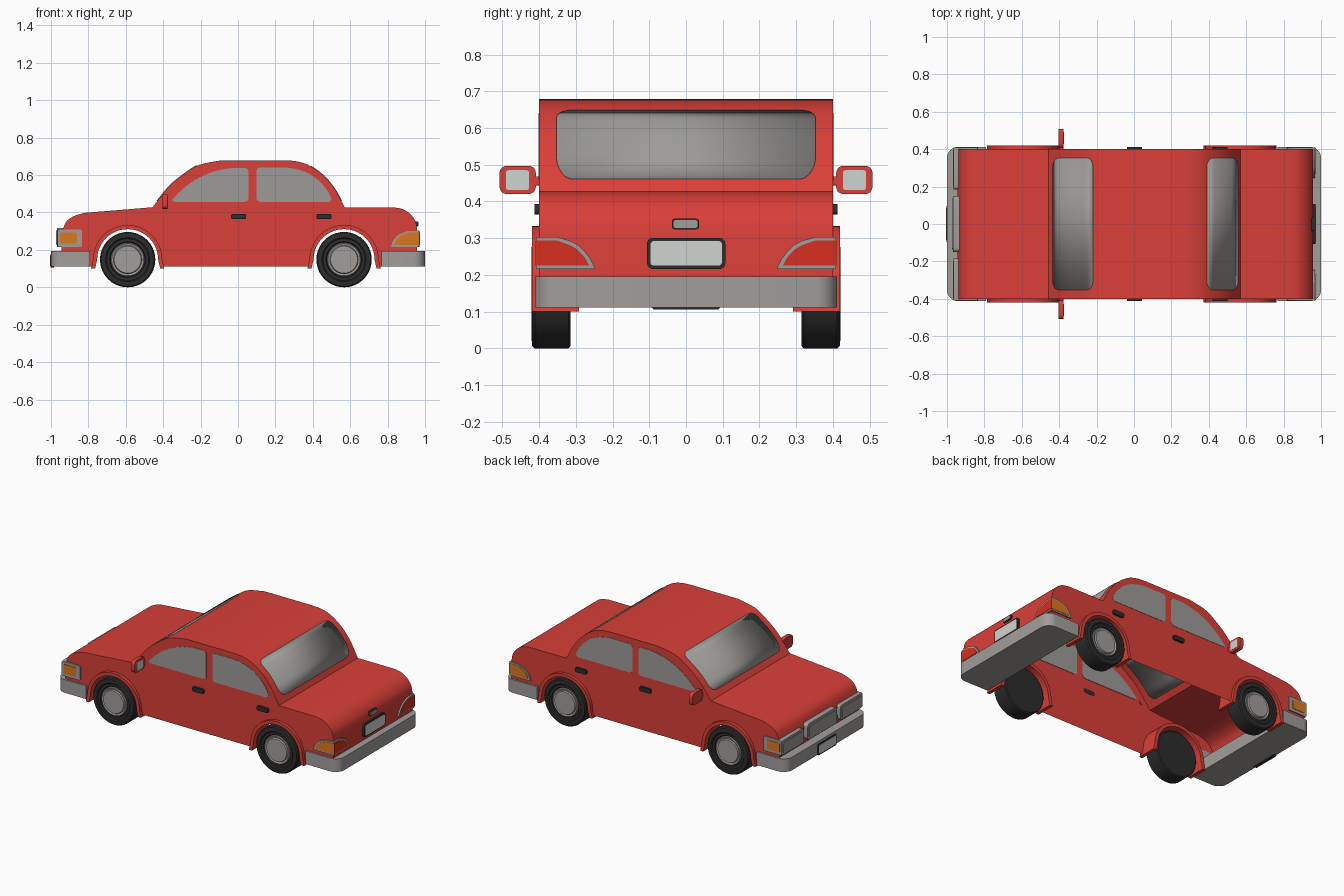
import bpy, bmesh, math
from mathutils import Vector

if "Cube" in bpy.data.objects:
    bpy.data.objects.remove(bpy.data.objects["Cube"])


def material(name, r, g, b):
    m = bpy.data.materials.new(name)
    m.diffuse_color = (r, g, b, 1)
    m.use_nodes = True
    m.node_tree.nodes["Principled BSDF"].inputs["Base Color"].default_value = m.diffuse_color
    return m


RED = material("red paint", 0.70, 0.050, 0.040)
GLASS = material("window grey", 0.34, 0.33, 0.315)
CHROME = material("bumper grey", 0.36, 0.34, 0.33)
BLACK = material("black rubber", 0.026, 0.026, 0.026)
ORANGE = material("orange lens", 0.70, 0.19, 0.013)
LENS = material("red lens", 0.68, 0.030, 0.014)
WHITE = material("plate white", 0.63, 0.66, 0.64)


def finish(name, bm, mat, angle=35):
    bmesh.ops.remove_doubles(bm, verts=bm.verts, dist=1e-5)
    bmesh.ops.recalc_face_normals(bm, faces=bm.faces)
    me = bpy.data.meshes.new(name)
    bm.to_mesh(me)
    bm.free()
    me.materials.append(mat)
    ob = bpy.data.objects.new(name, me)
    bpy.context.collection.objects.link(ob)
    bpy.ops.object.select_all(action='DESELECT')
    ob.select_set(True)
    bpy.context.view_layer.objects.active = ob
    bpy.ops.object.shade_smooth_by_angle(angle=math.radians(angle))
    return ob


def place(axis, p, d):
    u, v = p
    return {'x': (d, u, v), 'y': (u, d, v), 'z': (u, v, d)}[axis]


def prism(name, pts, axis, a, b, mat):
    """Extrude a 2D outline along an axis from a to b."""
    bm = bmesh.new()
    lo = [bm.verts.new(place(axis, p, a)) for p in pts]
    hi = [bm.verts.new(place(axis, p, b)) for p in pts]
    bm.faces.new(lo)
    bm.faces.new(hi)
    for i in range(len(pts)):
        j = (i + 1) % len(pts)
        bm.faces.new((lo[i], lo[j], hi[j], hi[i]))
    return finish(name, bm, mat)


def rrect(u0, u1, v0, v1, r, n=5):
    pts = []
    for cu, cv, a0 in ((u1 - r, v1 - r, 0), (u0 + r, v1 - r, 90), (u0 + r, v0 + r, 180), (u1 - r, v0 + r, 270)):
        for k in range(n + 1):
            a = math.radians(a0 + 90 * k / n)
            pts.append((cu + r * math.cos(a), cv + r * math.sin(a)))
    return pts


def spline(pts, n=5):
    """Smooth curve through the points."""
    p = [Vector(q) for q in pts]
    p = [2 * p[0] - p[1]] + p + [2 * p[-1] - p[-2]]
    out = []
    for i in range(1, len(p) - 2):
        a, b, c, d = p[i - 1:i + 3]
        for k in range(n):
            t = k / n
            q = 0.5 * (2 * b + (c - a) * t + (2 * a - 5 * b + 4 * c - d) * t * t + (3 * b - a - 3 * c + d) * t ** 3)
            out.append((q.x, q.y))
    return out + [tuple(pts[-1])]


def flip(pts, s):
    return [(s * u, v) for u, v in pts]


# Body shell: smooth outline swept across the width, open underneath
WHEELS = (-0.59, 0.567)
WR = 0.148
profile = [(-0.945, 0.112)]
profile += spline([(-0.943, 0.295), (-0.917, 0.352), (-0.874, 0.382), (-0.82, 0.398)])
profile += spline([(-0.457, 0.428), (-0.37, 0.537), (-0.286, 0.607), (-0.206, 0.655), (-0.09, 0.679)])
profile += spline([(0.24, 0.679), (0.31, 0.674), (0.38, 0.652), (0.46, 0.594), (0.52, 0.52), (0.57, 0.428)])
profile += spline([(0.83, 0.428), (0.88, 0.418), (0.92, 0.393), (0.948, 0.355), (0.958, 0.31)])
profile += [(0.958, 0.112)]
notch = []
for cx in reversed(WHEELS):
    a0 = math.asin((0.112 - WR) / 0.18)
    for k in range(25):
        a = a0 + (math.pi - 2 * a0) * k / 24
        notch.append((cx + 0.18 * math.cos(a), WR + 0.18 * math.sin(a)))
bm = bmesh.new()
rows = []
for y in (-0.4, 0.4):
    row = [bm.verts.new((x, y, z)) for x, z in profile + notch]
    bm.faces.new(row)
    rows.append(row)
for i in range(len(profile) - 1):
    bm.faces.new((rows[0][i], rows[0][i + 1], rows[1][i + 1], rows[1][i]))
finish("body_shell", bm, RED, 25)


def roof_z(x):
    for (x0, z0), (x1, z1) in zip(profile, profile[1:]):
        if x0 <= x <= x1 and x1 > x0:
            return z0 + (z1 - z0) * (x - x0) / (x1 - x0)


# Windscreen and rear window follow the roof curve, with rounded corners
for name, x0, x1 in (("windscreen", -0.432, -0.22), ("rear_window", 0.39, 0.553)):
    bm = bmesh.new()
    prev, n, r = None, 28, 0.045
    for k in range(n + 1):
        x = x0 + (x1 - x0) * (0.5 - 0.5 * math.cos(math.pi * k / n))
        d = min(x - x0, x1 - x) * 1.35
        w = 0.353 - (r - math.sqrt(max(0, r * r - (r - d) ** 2)) if d < r else 0)
        cur = [bm.verts.new((x, s * w, roof_z(x))) for s in (-1, 1)]
        if prev:
            bm.faces.new((prev[0], cur[0], cur[1], prev[1]))
        prev = cur
    ob = finish(name, bm, GLASS)
    mod = ob.modifiers.new("thickness", 'SOLIDIFY')
    mod.thickness, mod.offset = 0.007, 0

# Side windows, door handles, mirrors and corner lamps on both sides
front_glass = [(-0.342, 0.457), (0.038, 0.457), (0.051, 0.462), (0.056, 0.475), (0.056, 0.62), (0.051, 0.633),
               (0.038, 0.639)] + spline([(-0.03, 0.639), (-0.12, 0.622), (-0.21, 0.585), (-0.29, 0.53), (-0.355, 0.467)])
rear_glass = [(0.117, 0.457), (0.488, 0.457)] + spline([(0.5, 0.47), (0.48, 0.515), (0.43, 0.572), (0.36, 0.617),
             (0.27, 0.639), (0.2, 0.641)]) + [(0.117, 0.641), (0.104, 0.635), (0.099, 0.622), (0.099, 0.475), (0.104, 0.462)]
tail_side = [(0.968, 0.216), (0.968, 0.302)] + spline([(0.91, 0.302), (0.86, 0.282), (0.83, 0.25), (0.818, 0.216)])
tail_side_in = [(0.969, 0.226), (0.969, 0.292)] + spline([(0.91, 0.292), (0.87, 0.276), (0.845, 0.25), (0.834, 0.226)])
tail_rear = [(0.408, 0.216), (0.408, 0.303)] + spline([(0.35, 0.303), (0.30, 0.285), (0.265, 0.25), (0.247, 0.216)])
tail_rear_in = [(0.409, 0.226), (0.409, 0.293)] + spline([(0.35, 0.293), (0.305, 0.275), (0.278, 0.25), (0.264, 0.226)])
for s, side in ((-1, "right"), (1, "left")):
    prism("front_side_window_" + side, front_glass, 'y', s * 0.397, s * 0.402, GLASS)
    prism("rear_side_window_" + side, rear_glass, 'y', s * 0.397, s * 0.402, GLASS)
    for x in (-0.037, 0.42):
        prism("door_handle_" + side, rrect(x, x + 0.08, 0.364, 0.393, 0.01), 'y', s * 0.399, s * 0.413, BLACK)
    # Wing mirror
    prism("mirror_stalk_" + side, rrect(-0.4, -0.378, 0.443, 0.468, 0.005), 'y', s * 0.395, s * 0.42, RED)
    prism("mirror_case_" + side, flip(rrect(0.409, 0.508, 0.42, 0.497, 0.02), s), 'x', -0.403, -0.377, RED)
    prism("mirror_glass_" + side, flip(rrect(0.427, 0.491, 0.431, 0.485, 0.008), s), 'x', -0.38, -0.374, WHITE)
    # Tail lamp wrapping the corner
    prism("tail_lamp_side_frame_" + side, tail_side, 'y', s * 0.397, s * 0.408, CHROME)
    prism("indicator_rear_" + side, tail_side_in, 'y', s * 0.4, s * 0.41, ORANGE)
    prism("tail_lamp_frame_" + side, flip(tail_rear, s), 'x', 0.952, 0.968, CHROME)
    prism("tail_lamp_lens_" + side, flip(tail_rear_in, s), 'x', 0.955, 0.970, LENS)
    # Headlamp and front indicator
    prism("front_indicator_frame_" + side, rrect(-0.965, -0.835, 0.215, 0.308, 0.006), 'y', s * 0.397, s * 0.408, CHROME)
    prism("front_indicator_" + side, rrect(-0.952, -0.862, 0.233, 0.292, 0.005), 'y', s * 0.4, s * 0.411, ORANGE)
    prism("headlamp_frame_" + side, flip(rrect(0.185, 0.408, 0.215, 0.308, 0.015), s), 'x', -0.965, -0.93, CHROME)
    prism("headlamp_lens_" + side, flip(rrect(0.2, 0.395, 0.229, 0.294, 0.01), s), 'x', -0.969, -0.95, GLASS)


# Wheels: lathed tyre and hub, with an arch liner over each
def lathe(name, prof, cx, s, mat, n=40):
    bm = bmesh.new()
    rings = [[bm.verts.new((cx + r * math.cos(2 * math.pi * k / n), s * y, WR + r * math.sin(2 * math.pi * k / n)))
              for k in range(n)] for y, r in prof]
    for a, b in zip(rings, rings[1:]):
        for k in range(n):
            j = (k + 1) % n
            bm.faces.new((a[k], a[j], b[j], b[k]))
    bm.faces.new(rings[0])
    bm.faces.new(rings[-1])
    return finish(name, bm, mat)


tyre = [(0.315, 0.142), (0.32, 0.148), (0.412, 0.148), (0.419, 0.142), (0.421, 0.118), (0.415, 0.112),
        (0.415, 0.096), (0.405, 0.092)]
hub = [(0.39, 0.09), (0.412, 0.09), (0.416, 0.086), (0.412, 0.079), (0.412, 0.076), (0.42, 0.072)]
for cx, end in zip(WHEELS, ("front", "rear")):
    arch = [(cx + r * math.cos(math.pi * k / 28), WR + r * math.sin(math.pi * k / 28))
            for r, ks in ((0.185, range(29)), (0.163, range(28, -1, -1))) for k in ks]
    arch = [(cx + 0.196, 0.1)] + arch[:29] + [(cx - 0.196, 0.1), (cx - 0.174, 0.1)] + arch[29:] + [(cx + 0.174, 0.1)]
    for s, side in ((-1, "right"), (1, "left")):
        lathe(f"{end}_tyre_{side}", tyre, cx, s, BLACK)
        lathe(f"{end}_hub_{side}", hub, cx, s, CHROME)
        prism(f"{end}_wheel_arch_{side}", arch, 'y', s * 0.292, s * 0.42, RED)

# Bumpers with rounded outer corners
for s, end, inner in ((-1, "front", 0.79), (1, "rear", 0.768)):
    corner = [p for p in rrect(0.5, 1.0, -0.412, 0.412, 0.06, 8) if p[0] > 0.9]
    half = len(corner) // 2
    out = [(inner, -0.412)] + corner[half:] + corner[:half] + [(inner, 0.412)]
    prism(end + "_bumper", flip(out, s), 'z', 0.111, 0.195, CHROME)

# Grille, number plates and boot handle
prism("grille_frame", rrect(-0.15, 0.15, 0.215, 0.318, 0.02), 'x', -0.968, -0.925, CHROME)
prism("grille_panel", rrect(-0.135, 0.135, 0.23, 0.303, 0.014), 'x', -0.972, -0.95, GLASS)
prism("front_plate_frame", rrect(-0.095, 0.095, 0.105, 0.178, 0.012), 'x', -1.003, -0.985, BLACK)
prism("front_plate", rrect(-0.086, 0.086, 0.114, 0.169, 0.008), 'x', -1.005, -0.99, WHITE)
prism("rear_plate_frame", rrect(-0.106, 0.107, 0.216, 0.301, 0.016), 'x', 0.95, 0.97, BLACK)
prism("rear_plate", rrect(-0.097, 0.098, 0.225, 0.292, 0.01), 'x', 0.96, 0.973, WHITE)
prism("boot_handle_base", rrect(-0.038, 0.036, 0.324, 0.353, 0.008), 'x', 0.935, 0.962, BLACK)
prism("boot_handle", rrect(-0.034, 0.032, 0.328, 0.349, 0.006), 'x', 0.94, 0.966, CHROME)
